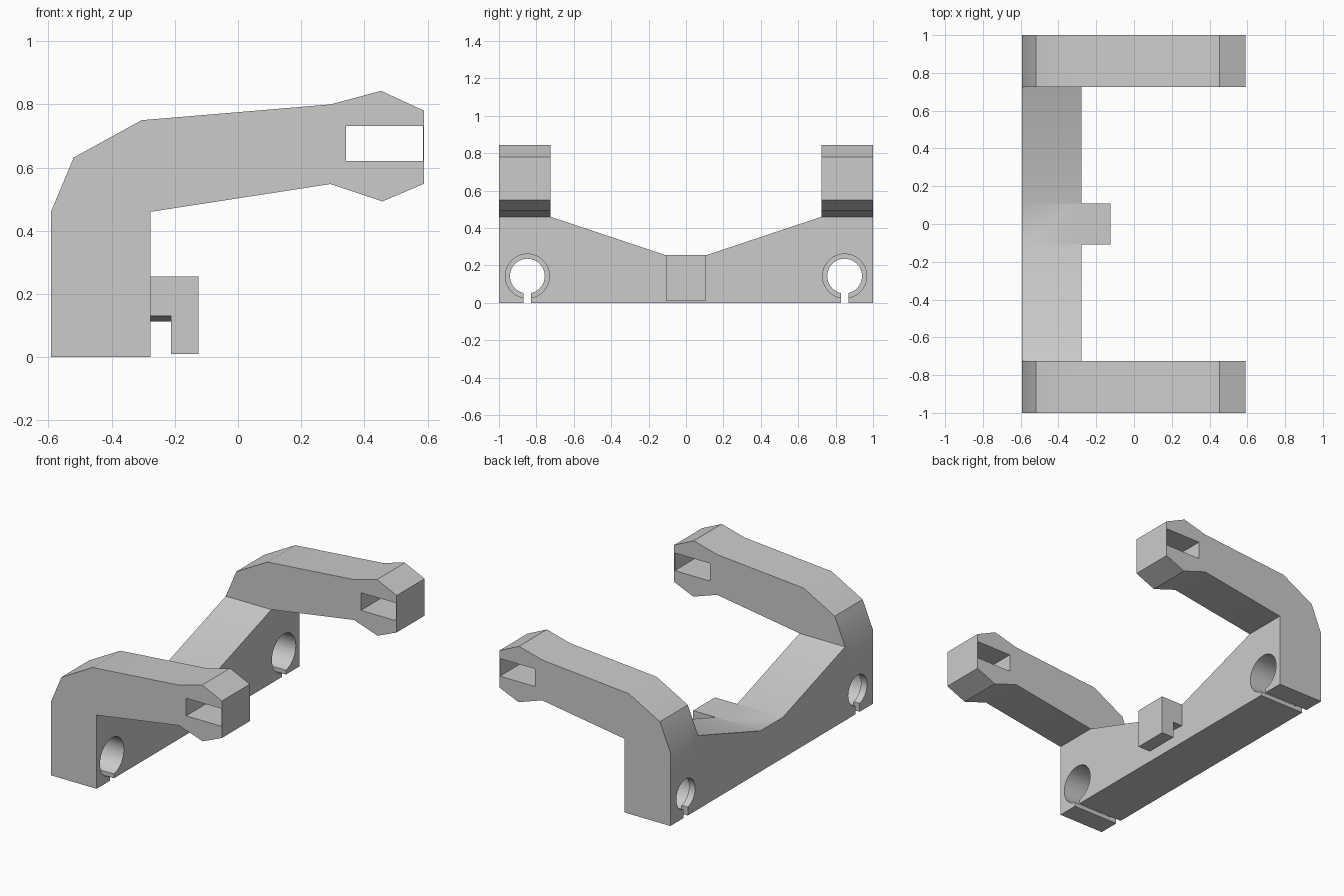
import bpy, bmesh
from mathutils import Vector, Matrix
from math import radians, pi

cube = bpy.data.objects.get("Cube")
if cube:
    bpy.data.objects.remove(cube, do_unlink=True)

grey = bpy.data.materials.new("plain grey")
grey.use_nodes = True
grey.diffuse_color = (0.6, 0.6, 0.6, 1)
grey.node_tree.nodes["Principled BSDF"].inputs["Base Color"].default_value = (0.6, 0.6, 0.6, 1)


def add_object(name, bm):
    bmesh.ops.recalc_face_normals(bm, faces=bm.faces)
    mesh = bpy.data.meshes.new(name)
    bm.to_mesh(mesh)
    bm.free()
    mesh.materials.append(grey)
    obj = bpy.data.objects.new(name, mesh)
    bpy.context.collection.objects.link(obj)
    return obj


def prism(name, outline, axis, lo, hi):
    """Extrude a flat outline along x or y from lo to hi."""
    def place(a, z):
        return Vector((a, lo, z)) if axis == "y" else Vector((lo, a, z))
    bm = bmesh.new()
    face = bm.faces.new([bm.verts.new(place(a, z)) for a, z in outline])
    ext = bmesh.ops.extrude_face_region(bm, geom=[face])
    step = place(0, 0) * ((hi - lo) / lo)
    moved = [v for v in ext["geom"] if isinstance(v, bmesh.types.BMVert)]
    bmesh.ops.translate(bm, verts=moved, vec=step)
    return add_object(name, bm)


def box(name, x, y, z):
    return prism(name, [(x[0], z[0]), (x[1], z[0]), (x[1], z[1]), (x[0], z[1])], "y", *y)


def cylinder_x(name, radius, x, y, z):
    bm = bmesh.new()
    place = Matrix.Translation(((x[0] + x[1]) / 2, y, z)) @ Matrix.Rotation(pi / 2, 4, "Y")
    bmesh.ops.create_cone(bm, cap_ends=True, segments=40, radius1=radius,
                          radius2=radius, depth=x[1] - x[0], matrix=place)
    return add_object(name, bm)


def combine(target, other, operation):
    """Apply a boolean and remove the second object."""
    other.hide_render = True
    mod = target.modifiers.new("combine", "BOOLEAN")
    mod.operation = operation
    mod.solver = "EXACT"
    mod.object = other
    bpy.context.view_layer.objects.active = target
    bpy.ops.object.modifier_apply(modifier=mod.name)
    bpy.data.objects.remove(other, do_unlink=True)


BACK, FRONT = -0.592, -0.277      # depth of the base
ARM_IN, HOLE_Y, HOLE_Z = 0.725, 0.848, 0.143

# Cross beam, dipping towards the middle
frame = prism("bracket_frame", [
    (-0.8, 0), (0.8, 0), (0.8, 0.46), (ARM_IN, 0.46), (0.11, 0.255),
    (-0.11, 0.255), (-ARM_IN, 0.46), (-0.8, 0.46)], "x", BACK, FRONT)

# Bent arms with flared tips
arm_outline = [(BACK, 0), (FRONT, 0), (FRONT, 0.46), (0.293, 0.548), (0.457, 0.493),
               (0.589, 0.549), (0.589, 0.78), (0.453, 0.843), (0.293, 0.8),
               (-0.305, 0.75), (-0.52, 0.632), (BACK, 0.46)]
for side in (-1, 1):
    arm = prism("arm", arm_outline, "y", side * ARM_IN, side * 1.0)
    combine(frame, arm, "UNION")

# Central hook with a slanted notch underneath
hook = box("hook", (-0.32, -0.125), (-0.108, 0.108), (0.01, 0.255))
notch = prism("notch", [(-0.108 - 0.05, -0.1), (0.158, -0.1), (0.158, 0.109),
                        (-0.158, 0.134)], "x", -0.4, -0.212)
combine(hook, notch, "DIFFERENCE")
combine(frame, hook, "UNION")

# Stepped bores, clamp slits and windows in the arm tips
for side in (-1, 1):
    y = side * HOLE_Y
    cutters = [
        cylinder_x("bore", 0.093, (-0.7, -0.2), y, HOLE_Z),
        cylinder_x("wide_bore", 0.118, (-0.55, -0.2), y, HOLE_Z),
        box("slit", (-0.7, -0.2), (y - 0.02, y + 0.02), (-0.1, 0.1)),
        box("window", (0.342, 0.585), (side * 0.6, side * 1.1), (0.621, 0.731)),
    ]
    for cutter in cutters:
        combine(frame, cutter, "DIFFERENCE")

# Smooth the gentle bends, keep the corners sharp
bpy.ops.object.select_all(action="DESELECT")
frame.select_set(True)
bpy.context.view_layer.objects.active = frame
bpy.ops.object.shade_smooth_by_angle(angle=radians(30))
